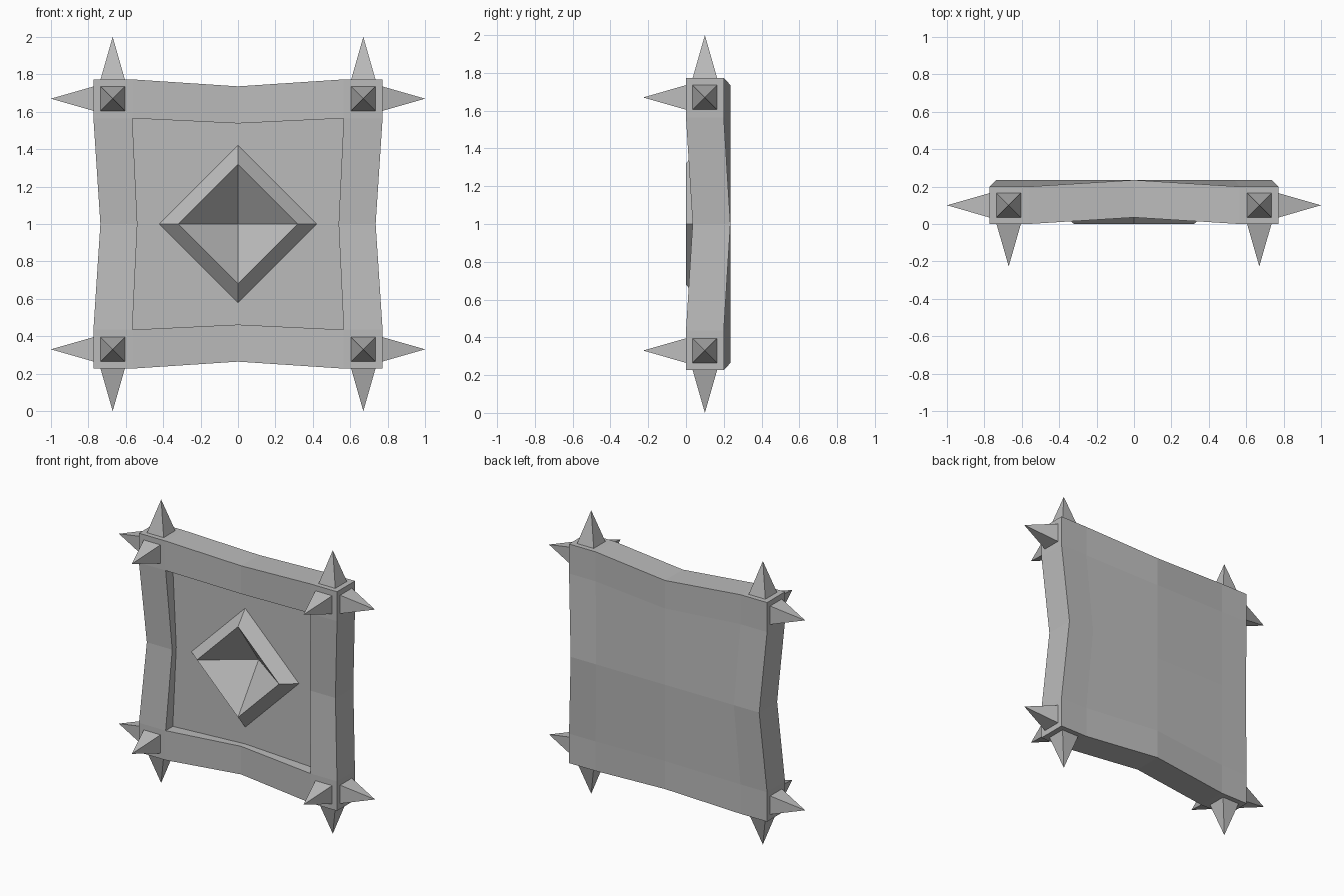
import bpy, bmesh
from math import pi, sqrt
from mathutils import Matrix, Vector

cube = bpy.data.objects.get("Cube")
if cube:
    bpy.data.objects.remove(cube, do_unlink=True)

grey = bpy.data.materials.new("stone_grey")
grey.use_nodes = True
colour = (0.5, 0.5, 0.5, 1)
grey.diffuse_color = colour
grey.node_tree.nodes["Principled BSDF"].inputs["Base Color"].default_value = colour

MID_Z = 1.0
OUTER, INNER = 0.773, 0.565      # half sizes of the frame and its opening
PINCH, BOW = 0.048, 0.035        # waist of the sides, backward bow of the middle
PANEL_Y = 0.08
GRID = [-OUTER, -INNER, 0, INNER, OUTER]


def finish(bm, name):
    bmesh.ops.remove_doubles(bm, verts=bm.verts, dist=0.0005)
    bmesh.ops.recalc_face_normals(bm, faces=bm.faces)
    mesh = bpy.data.meshes.new(name)
    bm.to_mesh(mesh)
    bm.free()
    mesh.materials.append(grey)
    obj = bpy.data.objects.new(name, mesh)
    bpy.context.collection.objects.link(obj)
    return obj


def waist(t):
    return max(0, 1 - abs(t) / INNER)


def bent(x, z, y, bow=BOW):
    """Place a grid point on the pinched and bowed slab."""
    return Vector((x * (1 - PINCH * waist(z)),
                   y + bow * max(waist(x), waist(z)),
                   MID_Z + z * (1 - PINCH * waist(x))))


def face(bm, *points):
    bm.faces.new([bm.verts.new(p) for p in points])


def loop(half):
    """Eight points around a square, with the middle of each side."""
    h = half
    return [(-h, -h), (0, -h), (h, -h), (h, 0), (h, h), (0, h), (-h, h), (-h, 0)]


bm = bmesh.new()
# frame front and slab back
for i in range(4):
    for j in range(4):
        cell = [(GRID[a], GRID[b]) for a, b in
                ((i, j), (i + 1, j), (i + 1, j + 1), (i, j + 1))]
        face(bm, *[bent(x, z, 0.2) for x, z in cell])
        if i in (0, 3) or j in (0, 3):
            face(bm, *[bent(x, z, 0) for x, z in cell])

# outer sides, split at the corner blocks
for k in range(4):
    a, b = GRID[k], GRID[k + 1]
    for s in (-OUTER, OUTER):
        face(bm, bent(a, s, 0), bent(b, s, 0), bent(b, s, 0.2), bent(a, s, 0.2))
        face(bm, bent(s, a, 0), bent(s, b, 0), bent(s, b, 0.2), bent(s, a, 0.2))

# walls of the opening
ring = loop(INNER)
for k in range(8):
    p, q = ring[k], ring[(k + 1) % 8]
    face(bm, bent(*p, 0), bent(*q, 0), bent(*q, PANEL_Y, 0), bent(*p, PANEL_Y, 0))

# recessed panel, raised diamond rim and pyramid pit, by quadrant
for sx in (-1, 1):
    for sz in (-1, 1):
        def on_x(r, y):
            return Vector((sx * r, y, MID_Z))

        def on_z(r, y):
            return Vector((0, y, MID_Z + sz * r))

        base, rim, rim_y = 0.42, 0.32, 0.0
        face(bm, on_x(base, PANEL_Y), bent(sx * INNER, 0, PANEL_Y, 0),
             bent(sx * INNER, sz * INNER, PANEL_Y, 0),
             bent(0, sz * INNER, PANEL_Y, 0), on_z(base, PANEL_Y))
        face(bm, on_x(base, PANEL_Y), on_z(base, PANEL_Y),
             on_z(rim, rim_y), on_x(rim, rim_y))
        face(bm, on_x(rim, rim_y), on_z(rim, rim_y), Vector((0, 0.23, MID_Z)))
finish(bm, "shield_frame")

# three spikes on every corner block
LENGTH, HALF, SPOT = 0.227, 0.065, 0.67
for sx, side in ((-1, "right"), (1, "left")):
    for sz, level in ((-1, "lower"), (1, "upper")):
        spikes = {
            "side": ((sx * OUTER, 0.1, sz * SPOT), (sx, 0, 0)),
            "end": ((sx * SPOT, 0.1, sz * OUTER), (0, 0, sz)),
            "front": ((sx * SPOT, 0, sz * SPOT), (0, -1, 0)),
        }
        for kind, (spot, aim) in spikes.items():
            aim = Vector(aim)
            # square base kept parallel to the block edges
            u = Vector((0, 1, 0)) if aim.y == 0 else Vector((1, 0, 0))
            turn = Matrix((u, aim.cross(u), aim)).transposed().to_4x4()
            centre = Vector(spot) + aim * LENGTH / 2 + Vector((0, 0, MID_Z))
            bm = bmesh.new()
            bmesh.ops.create_cone(
                bm, cap_ends=True, segments=4, radius1=HALF * sqrt(2), radius2=0,
                depth=LENGTH,
                matrix=Matrix.Translation(centre) @ turn @ Matrix.Rotation(pi / 4, 4, "Z"))
            finish(bm, f"{level}_{side}_{kind}_spike")
